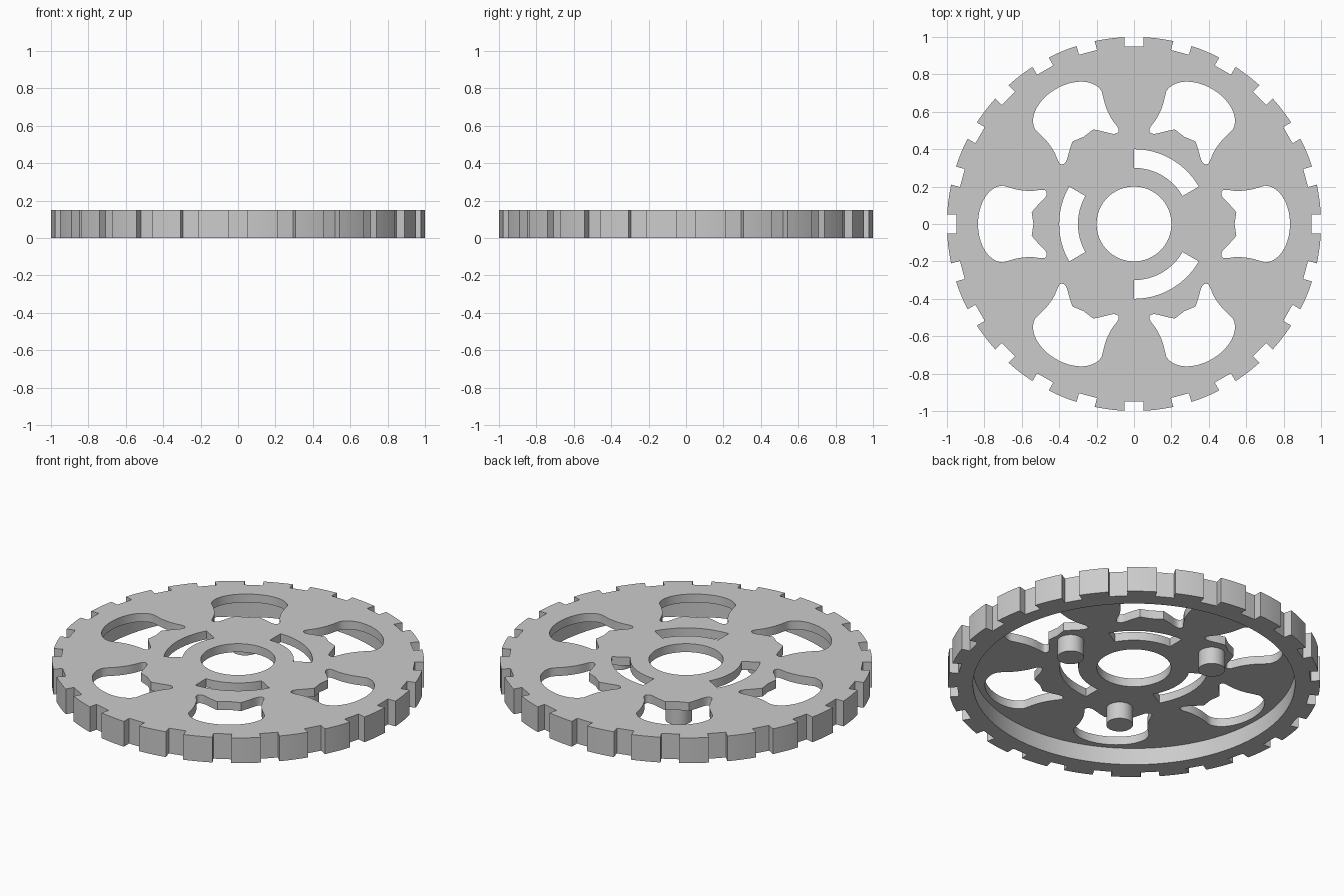
import bpy, bmesh, math
from mathutils import Vector, Matrix

HEIGHT, PLATE = 0.15, 0.05
TEETH, PETALS, SLOTS = 24, 6, 3

cube = bpy.data.objects.get("Cube")
if cube:
    bpy.data.objects.remove(cube, do_unlink=True)

grey = bpy.data.materials.new("plain_grey")
grey.use_nodes = True
colour = (0.6, 0.6, 0.6, 1)
grey.diffuse_color = colour
grey.node_tree.nodes["Principled BSDF"].inputs["Base Color"].default_value = colour


def arc(radius, start, end, steps):
    """Points along an arc, angles in degrees."""
    angles = [math.radians(start + (end - start) * i / steps) for i in range(steps + 1)]
    return [Vector((radius * math.cos(a), radius * math.sin(a))) for a in angles]


def turned(points, degrees):
    rotation = Matrix.Rotation(math.radians(degrees), 2)
    return [rotation @ p for p in points]


def smooth_path(points, steps=5):
    """Catmull-Rom curve through the points, with free ends."""
    ends = [points[0] * 2 - points[1]] + points + [points[-1] * 2 - points[-2]]
    path = []
    for a, b, c, d in zip(ends, ends[1:], ends[2:], ends[3:]):
        for i in range(steps):
            t = i / steps
            path.append(0.5 * (2 * b + (c - a) * t + (2 * a - 5 * b + 4 * c - d) * t ** 2
                               + (3 * b - a - 3 * c + d) * t ** 3))
    return path + [points[-1]]


def toothed_outline():
    half = math.degrees(math.asin(0.05))
    pitch = 360 / TEETH
    tooth = [Vector((0.95, -0.05)), Vector((0.95, 0.05))] + arc(1, half, pitch - half, 6)
    return [p for k in range(TEETH) for p in turned(tooth, k * pitch)]


def petal_outline():
    # Inner corner, pointed tip and waist, then the rounded outer lobe
    side = smooth_path([Vector(p) for p in (
        (0.547, 0.064), (0.515, 0.1), (0.475, 0.142), (0.467, 0.168),
        (0.485, 0.183), (0.55, 0.177), (0.62, 0.183), (0.70, 0.205))])
    lobe = [Vector((0.70 + 0.134 * p.x, 0.205 * p.y)) for p in arc(1, 90, 0, 14)]
    half = side + lobe[1:]
    mirrored = [Vector((p.x, -p.y)) for p in reversed(half[:-1])]
    return half + mirrored + [Vector((0.538, 0))]


def extruded_shape(name, outlines, height):
    """Solid from an outer outline followed by hole outlines."""
    curve = bpy.data.curves.new(name + "_profile", "CURVE")
    curve.dimensions, curve.fill_mode, curve.extrude = "2D", "BOTH", height / 2
    for points in outlines:
        spline = curve.splines.new("POLY")
        spline.points.add(len(points) - 1)
        for target, p in zip(spline.points, points):
            target.co = (p.x, p.y, 0, 1)
        spline.use_cyclic_u = True
    source = bpy.data.objects.new(name + "_profile", curve)
    bpy.context.collection.objects.link(source)
    bpy.context.view_layer.update()
    evaluated = source.evaluated_get(bpy.context.evaluated_depsgraph_get())
    mesh = bpy.data.meshes.new_from_object(evaluated)
    bpy.data.objects.remove(source, do_unlink=True)
    bm = bmesh.new()
    bm.from_mesh(mesh)
    bmesh.ops.remove_doubles(bm, verts=bm.verts, dist=0.0001)
    bmesh.ops.translate(bm, verts=bm.verts, vec=(0, 0, height / 2))
    bmesh.ops.recalc_face_normals(bm, faces=bm.faces)
    bm.to_mesh(mesh)
    bm.free()
    obj = bpy.data.objects.new(name, mesh)
    bpy.context.collection.objects.link(obj)
    return obj


def cylinder(name, radius, bottom, top, x=0, y=0, sides=32):
    bpy.ops.mesh.primitive_cylinder_add(vertices=sides, radius=radius, depth=top - bottom,
                                        location=(x, y, (bottom + top) / 2))
    bpy.context.object.name = name
    return bpy.context.object


def finish(obj):
    obj.data.materials.clear()
    obj.data.materials.append(grey)
    bpy.ops.object.select_all(action="DESELECT")
    obj.select_set(True)
    bpy.context.view_layer.objects.active = obj
    bpy.ops.object.shade_smooth_by_angle(angle=math.radians(25))


# Toothed wheel with centre bore, petal windows and curved slots
outlines = [toothed_outline(), arc(0.2, 0, 360, 64)[:-1]]
outlines += [turned(petal_outline(), k * 360 / PETALS) for k in range(PETALS)]
slot = arc(0.4, 30, 90, 16) + arc(0.3, 90, 30, 16)
outlines += [turned(slot, k * 360 / SLOTS) for k in range(SLOTS)]
wheel = extruded_shape("toothed_wheel", outlines, HEIGHT)

# Hollow underside, leaving a thin plate inside a deep rim
recess = cylinder("recess_cutter", 0.866, -0.1, HEIGHT - PLATE, sides=128)
cut = wheel.modifiers.new("recess", "BOOLEAN")
cut.operation, cut.solver, cut.object = "DIFFERENCE", "EXACT", recess
bpy.context.view_layer.objects.active = wheel
bpy.ops.object.modifier_apply(modifier=cut.name)
bpy.data.objects.remove(recess, do_unlink=True)
finish(wheel)

# Pegs under the plate, opposite the slots
for k in range(SLOTS):
    angle = math.radians(k * 360 / SLOTS)
    finish(cylinder(f"peg_{k + 1}", 0.072, 0, HEIGHT - PLATE + 0.01,
                    0.445 * math.cos(angle), 0.445 * math.sin(angle)))
